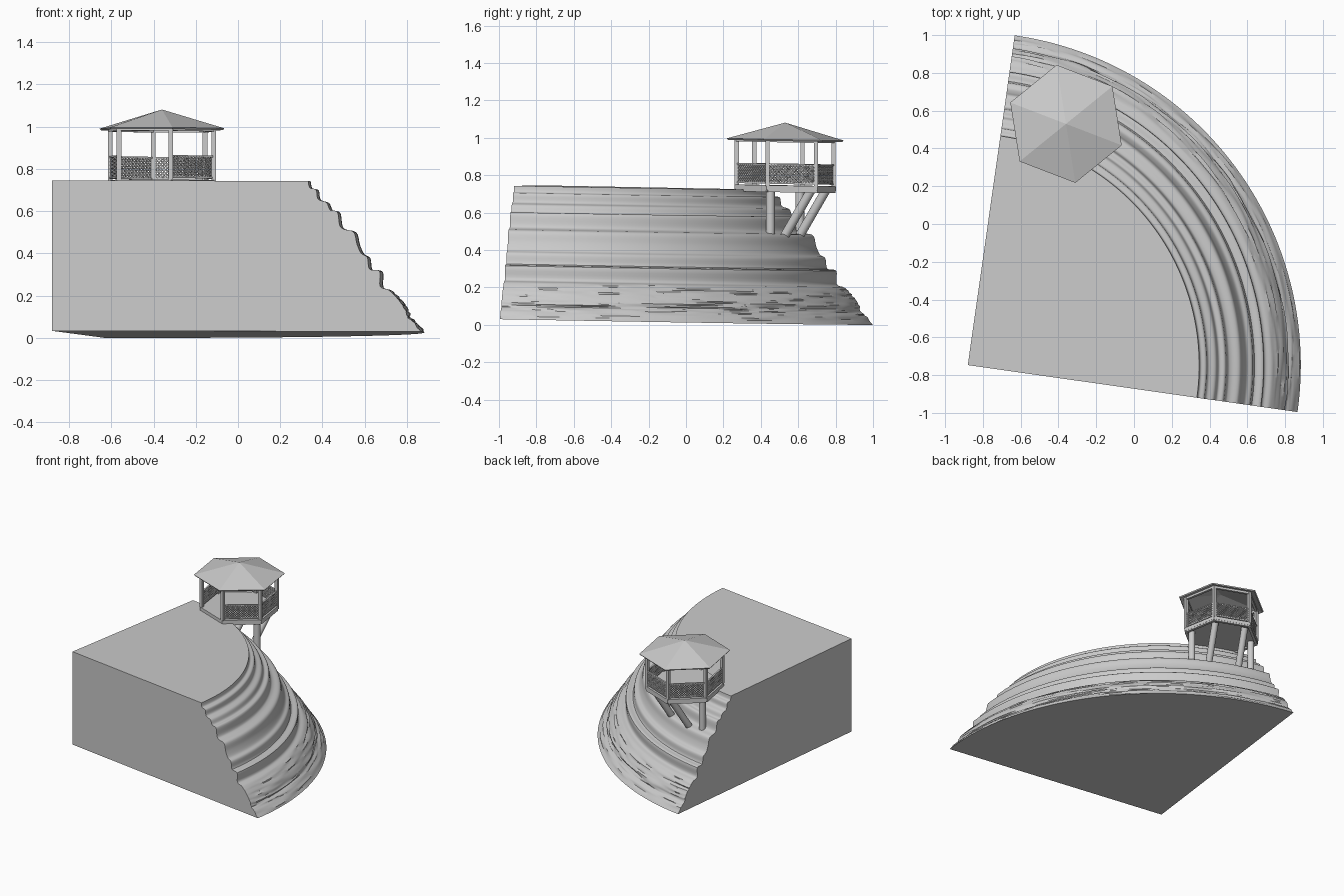
import bpy, bmesh, math
from mathutils import Vector, Matrix, noise

old = bpy.data.objects.get("Cube")
if old:
    bpy.data.objects.remove(old)

grey = bpy.data.materials.new("plain_grey")
grey.use_nodes = True
grey.diffuse_color = (0.6, 0.6, 0.6, 1)
grey.node_tree.nodes["Principled BSDF"].inputs["Base Color"].default_value = (0.6, 0.6, 0.6, 1)

APEX = Vector((-0.88, -0.747, 0))
START = math.radians(-8.1)
CENTER = Vector((-0.36, 0.53, 0))
# The whole scene leans very slightly away from the front
LEAN = Matrix.Identity(4)
LEAN[2][0], LEAN[2][1] = -0.0044, -0.0184
LEAN[2][3] = 0.033 - 0.0044 * 0.88 - 0.0184 * 0.74


def finish(bm, name, smooth=None):
    bmesh.ops.recalc_face_normals(bm, faces=bm.faces)
    bm.transform(LEAN)
    mesh = bpy.data.meshes.new(name)
    bm.to_mesh(mesh)
    bm.free()
    mesh.materials.append(grey)
    ob = bpy.data.objects.new(name, mesh)
    bpy.context.collection.objects.link(ob)
    if smooth:
        bpy.ops.object.select_all(action='DESELECT')
        ob.select_set(True)
        bpy.context.view_layer.objects.active = ob
        bpy.ops.object.shade_smooth_by_angle(angle=math.radians(smooth))


def beam(bm, a, b, wide, tall):
    d = b - a
    rot = d.to_track_quat('X', 'Z').to_matrix().to_4x4()
    m = Matrix.Translation((a + b) / 2) @ rot @ Matrix.Diagonal((d.length, wide, tall, 1))
    bmesh.ops.create_cube(bm, size=1, matrix=m)


def hexpoint(i, r, z):
    a = math.radians(-21 + 60 * i)
    return CENTER + Vector((r * math.cos(a), r * math.sin(a), z))


def hex_solid(bm, rings):
    # stacked hexagon loops, closed at both ends
    loops = [[bm.verts.new(hexpoint(i, r, z)) for i in range(6)] for r, z in rings]
    for lo, hi in zip(loops, loops[1:]):
        for i in range(6):
            j = (i + 1) % 6
            bm.faces.new((lo[i], lo[j], hi[j], hi[i]))
    bm.faces.new(loops[0])
    bm.faces.new(loops[-1])


# Terraced hillside: quarter turn of a stepped profile (radius, height)
steps = [(1.225, .712), (1.232, .68), (1.262, .67), (1.272, .626), (1.312, .61),
         (1.33, .574), (1.364, .565), (1.375, .503), (1.395, .484), (1.442, .47),
         (1.458, .413), (1.478, .37), (1.507, .35), (1.518, .295), (1.566, .285),
         (1.569, .214), (1.612, .195), (1.655, .152), (1.688, .105), (1.698, .07),
         (1.725, .048), (1.763, 0)]
pts = [Vector(p) for p in steps]
profile = []
for i in range(len(pts) - 1):
    p0, p1, p2, p3 = (pts[max(0, min(k, len(pts) - 1))] for k in range(i - 1, i + 3))
    for k in range(5):
        t = k / 5
        profile.append(0.5 * (2 * p1 + (p2 - p0) * t + (2 * p0 - 5 * p1 + 4 * p2 - p3) * t ** 2
                              + (3 * p1 - p0 - 3 * p2 + p3) * t ** 3))
profile.append(pts[-1])

SEG = 80
bm = bmesh.new()
columns = []
for s in range(SEG + 1):
    a = START + math.pi / 2 * s / SEG
    col = []
    for r, z in profile:
        if 0.01 < z < 0.19:  # rough layered rock near the foot
            r += 0.012 * noise.noise(Vector((a * 7, z * 90, 0)))
        col.append(bm.verts.new(APEX + Vector((r * math.cos(a), r * math.sin(a), z))))
    columns.append(col)
for c, d in zip(columns, columns[1:]):
    for k in range(len(c) - 1):
        bm.faces.new((c[k], c[k + 1], d[k + 1], d[k]))
top = bm.verts.new(APEX + Vector((0, 0, profile[0].y)))
low = bm.verts.new(APEX)
bm.faces.new([top] + [c[0] for c in columns])
bm.faces.new([low] + [c[-1] for c in columns])
for c in (columns[0], columns[-1]):
    bm.faces.new([low, top] + c)
finish(bm, "terraced_hillside", 35)

# Pavilion floor
bm = bmesh.new()
hex_solid(bm, [(0.275, .713), (0.275, .738)])
finish(bm, "pavilion_floor")

# Hollow hexagonal roof
bm = bmesh.new()
hex_solid(bm, [(0.004, 1.058), (0.31, .976), (0.316, .984), (0.002, 1.073)])
finish(bm, "pavilion_roof")

# Corner posts, top beams, and frames under the floor
posts, beams = bmesh.new(), bmesh.new()
for i in range(6):
    beam(posts, hexpoint(i, 0.262, .735), hexpoint(i, 0.262, .99), 0.022, 0.022)
    beam(beams, hexpoint(i, 0.262, .977), hexpoint(i + 1, 0.262, .977), 0.018, 0.016)
    beam(beams, hexpoint(i, 0.262, .709), hexpoint(i + 1, 0.262, .709), 0.02, 0.014)
finish(posts, "corner_posts")
finish(beams, "ring_beams")

# Lattice railings on five sides; the side facing the plateau is the entrance
rails, lattice = bmesh.new(), bmesh.new()
HIGH, LOW = .85, .75
for i in range(6):
    if i == 4:
        continue
    a, b = hexpoint(i, 0.262, LOW), hexpoint(i + 1, 0.262, LOW)
    along = (b - a).normalized()
    a, b = a + along * 0.01, b - along * 0.01
    up = Vector((0, 0, HIGH - LOW))
    beam(rails, a, b, 0.01, 0.008)
    beam(rails, a + up, b + up, 0.012, 0.008)
    w, h = (b - a).length, up.z
    t = 0.008 - h
    while t < w:
        u0, v0 = max(t, 0), max(-t, 0)
        u1, v1 = min(t + h, w), min(h, w - t)
        for start, sign in ((a, 1), (b, -1)):
            p = start + along * sign * u0 + Vector((0, 0, v0))
            q = start + along * sign * u1 + Vector((0, 0, v1))
            beam(lattice, p, q, 0.004, 0.005)
        t += 0.017
finish(rails, "railing_bars")
finish(lattice, "railing_lattice")

# Support poles: upright at the sides, raked back into the hill at the rear
bm = bmesh.new()
for i, rake in ((0, 0), (1, 1), (2, 1), (3, 0)):
    head = hexpoint(i, 0.22, .715)
    foot = Vector((head.x - 0.058 * rake, head.y - 0.14 * rake, .47))
    d = head - foot
    m = Matrix.Translation((head + foot) / 2) @ d.to_track_quat('Z', 'Y').to_matrix().to_4x4()
    bmesh.ops.create_cone(bm, cap_ends=True, segments=20, radius1=0.024, radius2=0.024,
                          depth=d.length, matrix=m)
finish(bm, "support_poles", 40)
